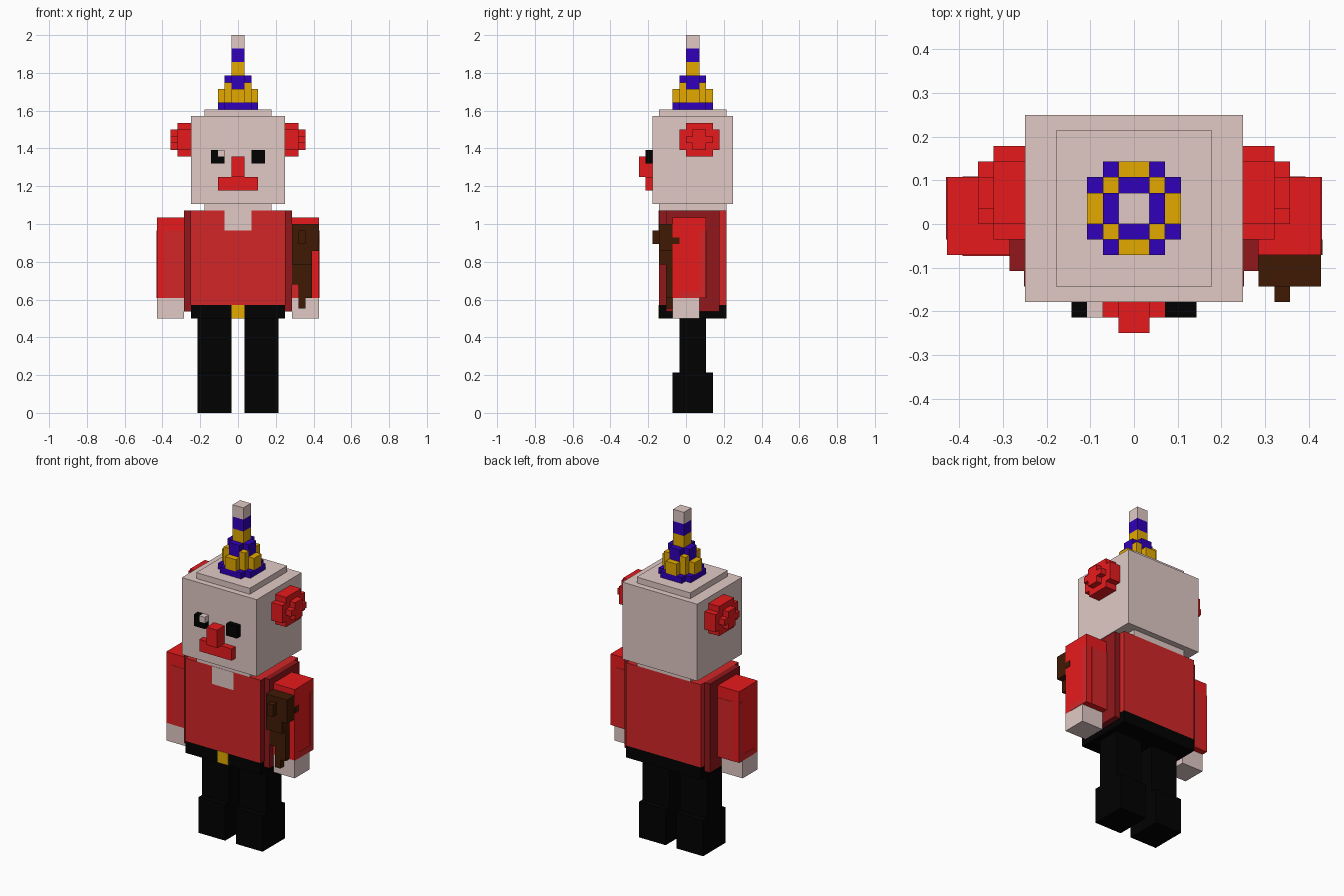
import bpy, bmesh
from mathutils import Vector

cube = bpy.data.objects.get("Cube")
if cube:
    bpy.data.objects.remove(cube)

U = 1 / 28  # edge of one block


def linear(c):
    c /= 255
    return c / 12.92 if c <= 0.04045 else ((c + 0.055) / 1.055) ** 2.4


def material(name, *rgb):
    mat = bpy.data.materials.new(name)
    mat.use_nodes = True
    colour = [linear(c) for c in rgb] + [1]
    mat.diffuse_color = colour
    mat.node_tree.nodes["Principled BSDF"].inputs["Base Color"].default_value = colour
    return mat


SKIN = material("pale skin", 225, 202, 197)
RED = material("bright red", 232, 26, 29)
SHIRT = material("shirt red", 211, 38, 39)
DARK = material("dark red", 145, 23, 27)
BLACK = material("black", 1, 1, 1)
GOLD = material("gold", 227, 170, 0)
PURPLE = material("purple", 48, 0, 186)
BROWN = material("brown", 64, 26, 4)


def blocks(name, mat, *boxes):
    """One object from boxes given as (x0, x1, y0, y1, z0, z1) in block units."""
    bm = bmesh.new()
    for x0, x1, y0, y1, z0, z1 in boxes:
        lo, hi = Vector((x0, y0, z0)), Vector((x1, y1, z1))
        for v in bmesh.ops.create_cube(bm, size=1)["verts"]:
            v.co = ((lo + hi) / 2 + v.co * (hi - lo)) * U
    mesh = bpy.data.meshes.new(name)
    bm.to_mesh(mesh)
    bm.free()
    mesh.materials.append(mat)
    obj = bpy.data.objects.new(name, mesh)
    bpy.context.collection.objects.link(obj)
    return obj


def pair(name, mat, *boxes):
    """Build the left part and its mirror on the right."""
    blocks("left_" + name, mat, *boxes)
    blocks("right_" + name, mat, *[(-b[1], -b[0], *b[2:]) for b in boxes])


def ring(outer, inner, z0, z1):
    """Two crossed boxes around the hat axis, which sits one block back."""
    return [(-a, a, 1 - b, 1 + b, z0, z1)
            for a, b in ((outer, inner), (inner, outer))]


# Legs and hips
pair("foot", BLACK, (1, 6, -2, 4, 0, 6))
pair("leg", BLACK, (1, 6, -1, 3, 6, 14))
blocks("hips", BLACK, (-7, 7, -4, 6, 14, 16))
blocks("buckle", GOLD, (-1, 1, -4.05, -4, 14, 16))

# Torso, open coat sides and collar
blocks("torso", SHIRT, (-7, 7, -4, 6, 16, 30))
pair("coat_side", DARK, (7, 8, -3, 5, 15, 30))
pair("coat_front_edge", DARK, (7, 7.05, -4, -3, 16, 30))
blocks("collar", SKIN, (-2, 2, -4.05, -4, 27, 30))

# Arms
pair("sleeve", RED, (8, 12, -2, 3, 17, 29))
pair("sleeve_outer_shade", SHIRT,
     (12, 12.05, 2, 3, 17, 27), (12, 12.05, -1, 2, 17, 18))
pair("sleeve_front_shade", SHIRT, (8, 11, -2.05, -2, 17, 27))
pair("sleeve_back_shade", SHIRT, (8, 11, 3, 3.05, 17, 27))
pair("hand", SKIN, (8, 12, -2, 2, 14, 17))

# Stepped brown holster on the left arm
blocks("holster", BROWN,
       (8, 11, -4, -2, 22, 28), (11, 12, -4, -2, 24, 28),
       (8, 11, -3, -2, 19, 22), (9, 11, -3, -2, 17, 19),
       (9, 10, -3, -2, 15.5, 17), (9, 10, -5, -4, 25, 27),
       (12, 12.1, -2, -1, 25, 26))

# Head
blocks("neck", SKIN, (-5, 5, -4, 6, 30, 31))
blocks("head", SKIN, (-7, 7, -5, 7, 31, 44))
blocks("head_top", SKIN, (-5, 5, -4, 6, 44, 45))

# Face
blocks("left_eye", BLACK, (2, 4, -6, -5, 37, 39))
blocks("right_eye", BLACK, (-4, -2, -6, -5, 37, 38), (-4, -3, -6, -5, 38, 39))
blocks("eye_glint", SKIN, (-3, -2, -6, -5, 38, 39))
blocks("nose", RED, (-1, 1, -7, -5, 35, 38))
blocks("mouth", RED, (-3, 3, -6, -5, 33, 35))

# Side hair tufts
pair("hair_tuft", RED,
     (7, 9, -1, 5, 39, 42), (7, 9, 0, 4, 38, 43),
     (9, 10, 0, 4, 40, 41), (9, 10, 1, 3, 39, 42))

# Striped pointed hat
blocks("hat_brim", PURPLE, *ring(3, 2, 45, 46))
blocks("hat_lower_band", GOLD, *ring(3, 1, 46, 48))
pair("hat_points", GOLD, *[(1, 2, y, y + 1, 46, 49) for y in (-1, 2)])
blocks("hat_middle_band", PURPLE, *ring(2, 1, 48, 50))
for name, mat, z in (("hat_gold_stripe", GOLD, 50),
                     ("hat_purple_stripe", PURPLE, 52),
                     ("hat_tip", SKIN, 54)):
    blocks(name, mat, (-1, 1, 0, 2, z, z + 2))
